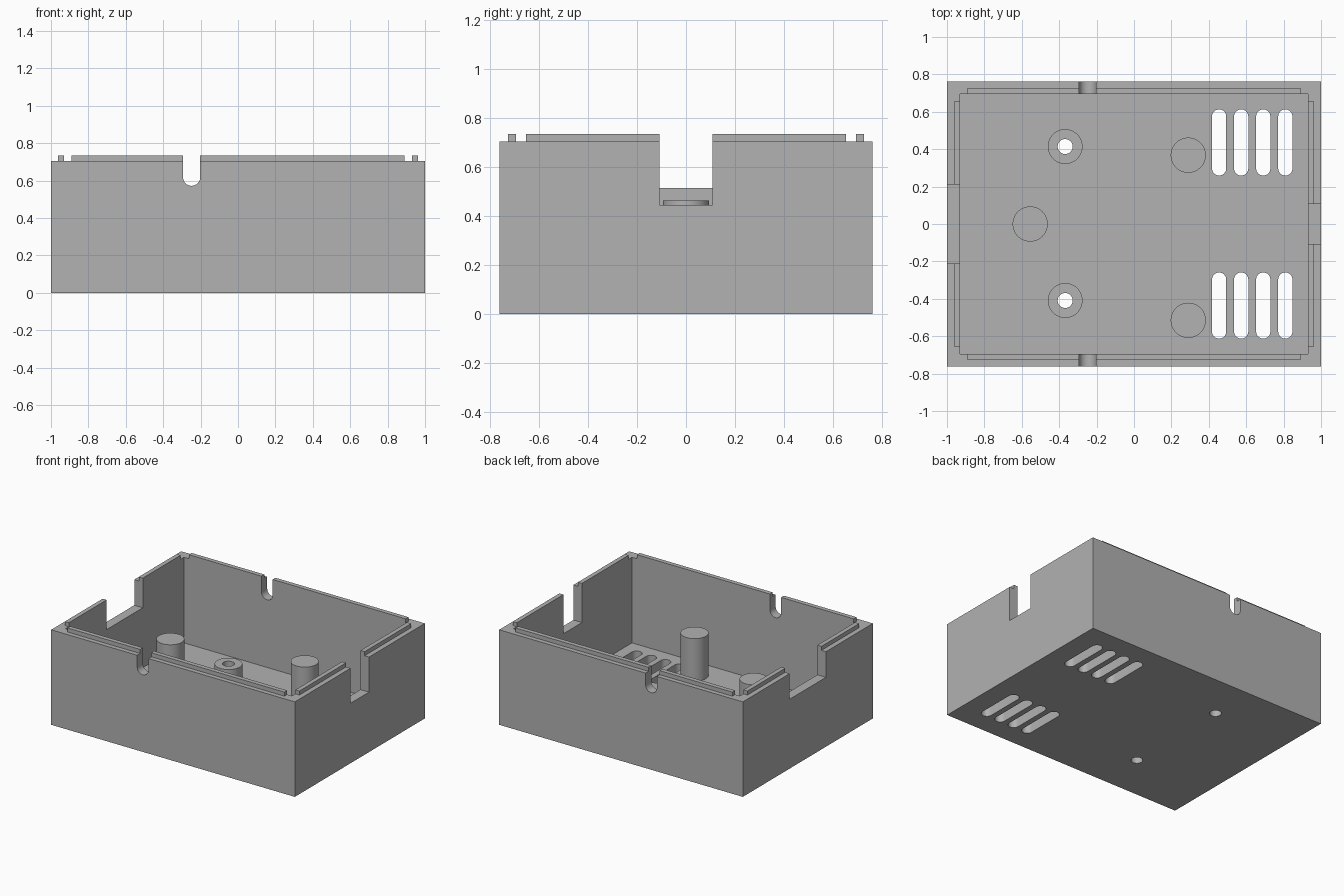
import bpy
import math
from mathutils import Matrix, Vector

if "Cube" in bpy.data.objects:
    bpy.data.objects.remove(bpy.data.objects["Cube"], do_unlink=True)

# Overall dimensions
HX, HY, TOP = 1.0, 0.762, 0.705
IX, IY, FLOOR = 0.93, 0.695, 0.07
LIP, LIP_TOP = 0.033, 0.735

grey = bpy.data.materials.new("plain_grey")
grey.use_nodes = True
GREY = (0.445, 0.445, 0.445, 1)
grey.diffuse_color = GREY
grey.node_tree.nodes["Principled BSDF"].inputs["Base Color"].default_value = GREY


def add_mesh(name, verts, faces):
    mesh = bpy.data.meshes.new(name)
    mesh.from_pydata(verts, [], faces)
    mesh.materials.append(grey)
    obj = bpy.data.objects.new(name, mesh)
    bpy.context.collection.objects.link(obj)
    return obj


def prism(name, outline, low, high, turn=None):
    """Extrude a counter-clockwise outline along z, then optionally turn it."""
    n = len(outline)
    verts = [Vector((x, y, z)) for z in (low, high) for x, y in outline]
    if turn:
        verts = [turn @ v for v in verts]
    faces = [list(range(n))[::-1], list(range(n, 2 * n))]
    faces += [[i, (i + 1) % n, n + (i + 1) % n, n + i] for i in range(n)]
    return add_mesh(name, verts, faces)


def box(name, x0, x1, y0, y1, z0, z1):
    return prism(name, [(x0, y0), (x1, y0), (x1, y1), (x0, y1)], z0, z1)


def slot_outline(x, y0, y1, r, steps=16):
    """Rounded slot running along y from y0 to y1."""
    arc = [math.pi * i / steps for i in range(steps + 1)]
    upper = [(x + r * math.cos(a), y1 - r + r * math.sin(a)) for a in arc]
    lower = [(x - r * math.cos(a), y0 + r - r * math.sin(a)) for a in arc]
    return upper + lower


def round_outline(x, y, r, steps=48):
    return [(x + r * math.cos(math.tau * i / steps),
             y + r * math.sin(math.tau * i / steps)) for i in range(steps)]


def activate(obj):
    bpy.ops.object.select_all(action="DESELECT")
    obj.select_set(True)
    bpy.context.view_layer.objects.active = obj


def cut(target, cutter):
    mod = target.modifiers.new("cut", "BOOLEAN")
    mod.operation = "DIFFERENCE"
    mod.solver = "EXACT"
    mod.object = cutter
    activate(target)
    bpy.ops.object.modifier_apply(modifier=mod.name)
    bpy.data.objects.remove(cutter, do_unlink=True)


def smooth(obj):
    activate(obj)
    bpy.ops.object.shade_smooth_by_angle(angle=math.radians(30))


# Open case
case = box("case_shell", -HX, HX, -HY, HY, 0, TOP)
cut(case, box("cavity_cutter", -IX, IX, -IY, IY, FLOOR, 1))

# Square cable openings in the end walls
cut(case, box("left_notch_cutter", 0.9, 1.1, -0.108, 0.108, 0.445, 1))
cut(case, box("right_notch_cutter", -1.1, -0.9, -0.212, 0.212, 0.515, 1))

# Round-bottomed cable opening through front and back walls
NOTCH_X, NOTCH_R = -0.248, 0.046
upright = Matrix.Rotation(math.pi / 2, 3, "X")
cut(case, prism("cable_notch_cutter", slot_outline(NOTCH_X, 0.572, 1, NOTCH_R),
                -1, 1, upright))

# Two banks of ventilation slots
for side in (-1, 1):
    for i in range(4):
        mid = side * 0.436
        cut(case, prism("vent_cutter", slot_outline(
            0.455 + 0.118 * i, mid - 0.177, mid + 0.177, 0.038), -0.1, 0.2))

# Screw bosses with holes through the floor
BOSS_X, HOLE_R = -0.368, 0.04
for label, y in (("front", -0.409), ("back", 0.414)):
    cut(case, prism("hole_cutter", round_outline(BOSS_X, y, HOLE_R), -0.1, 0.3))
    boss = prism(label + "_screw_boss", round_outline(BOSS_X, y, 0.093), FLOOR, 0.173)
    cut(boss, prism("hole_cutter", round_outline(BOSS_X, y, HOLE_R), -0.1, 0.3))
    smooth(boss)
smooth(case)

# Solid support posts
for label, x, y, top in (("right", -0.555, 0, 0.465),
                         ("front_left", 0.29, -0.515, 0.385),
                         ("back_left", 0.29, 0.368, 0.385)):
    smooth(prism(label + "_support_post", round_outline(x, y, 0.094), FLOOR, top))

# Raised locating lip, broken at the corners and openings
for label, side in (("front", -1), ("back", 1)):
    y0, y1 = sorted((side * IY, side * (IY + LIP)))
    box(label + "_lip_right", -0.89, NOTCH_X - NOTCH_R, y0, y1, TOP, LIP_TOP)
    box(label + "_lip_left", NOTCH_X + NOTCH_R, 0.89, y0, y1, TOP, LIP_TOP)
for label, side, gap in (("right", -1, 0.212), ("left", 1, 0.108)):
    x0, x1 = sorted((side * IX, side * (IX + LIP)))
    box(label + "_lip_front", x0, x1, -0.655, -gap, TOP, LIP_TOP)
    box(label + "_lip_back", x0, x1, gap, 0.655, TOP, LIP_TOP)
